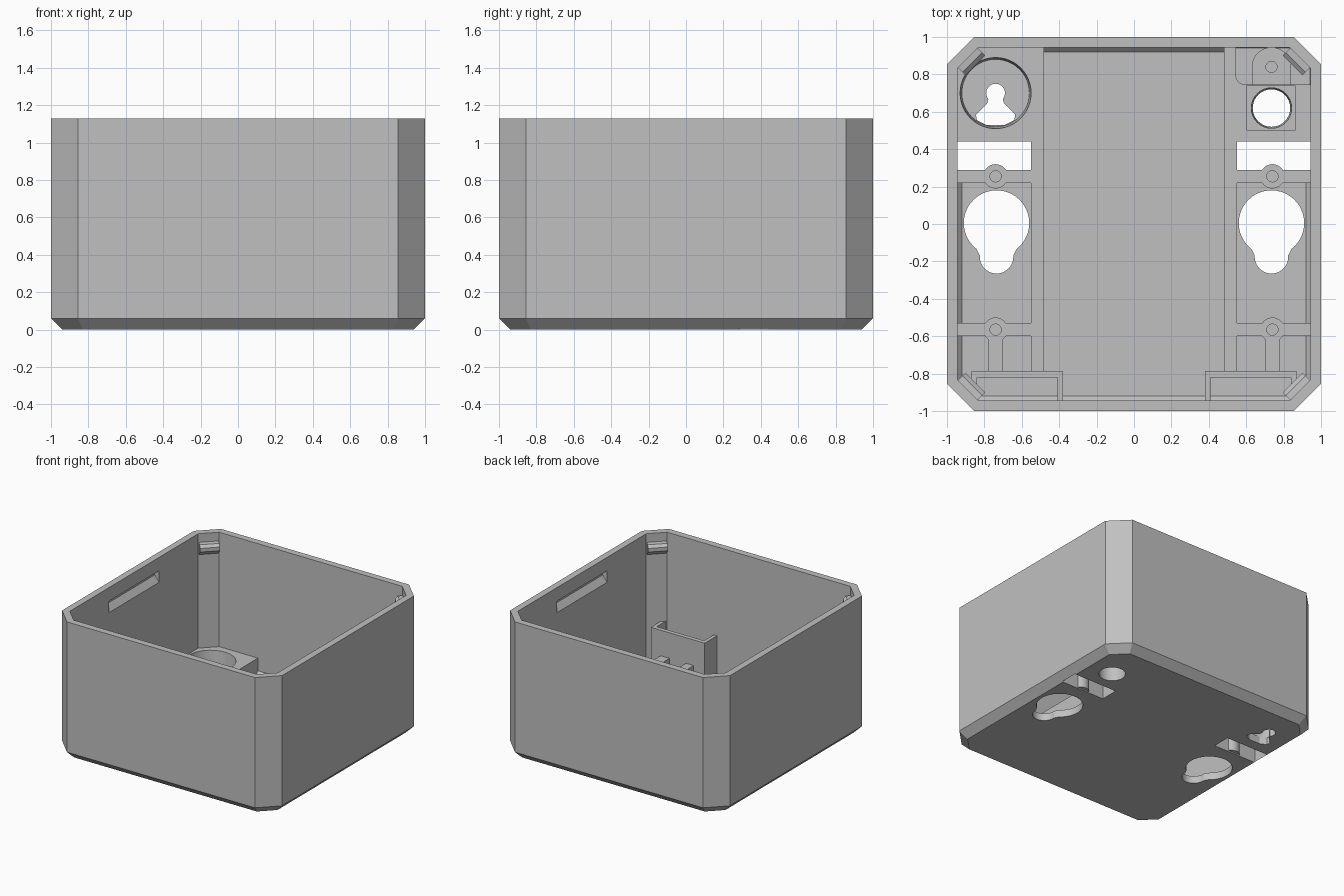
import bpy, bmesh
from math import cos, sin, radians, sqrt
from mathutils import Matrix, Vector

if "Cube" in bpy.data.objects:
    bpy.data.objects.remove(bpy.data.objects["Cube"])

grey = bpy.data.materials.new("plain grey")
grey.use_nodes = True
grey.diffuse_color = (0.53, 0.53, 0.53, 1)
grey.node_tree.nodes["Principled BSDF"].inputs["Base Color"].default_value = (0.53, 0.53, 0.53, 1)

FLOOR, TOP, DECK, ROOT = 0.06, 1.13, 0.19, 0.04
WALL = 0.945
parts = []


def loft(name, loops, ring=False, matrix=None):
    """Skin a stack of equal loops; ring joins the last loop to the first."""
    bm = bmesh.new()
    rows = [[bm.verts.new(p) for p in loop] for loop in loops]
    pairs = list(zip(rows, rows[1:]))
    if ring:
        pairs.append((rows[-1], rows[0]))
    else:
        bm.faces.new(rows[0])
        bm.faces.new(rows[-1])
    n = len(rows[0])
    for a, b in pairs:
        for i in range(n):
            j = (i + 1) % n
            bm.faces.new((a[i], a[j], b[j], b[i]))
    if matrix:
        bm.transform(matrix)
    bmesh.ops.recalc_face_normals(bm, faces=bm.faces)
    mesh = bpy.data.meshes.new(name)
    bm.to_mesh(mesh)
    bm.free()
    mesh.materials.append(grey)
    ob = bpy.data.objects.new(name, mesh)
    bpy.context.collection.objects.link(ob)
    parts.append(ob)
    return ob


def at(pts, z):
    return [(x, y, z) for x, y in pts]


def prism(name, pts, z0, z1, matrix=None):
    return loft(name, [at(pts, z0), at(pts, z1)], matrix=matrix)


def ring(name, outer, inner, z0, z1):
    return loft(name, [at(outer, z0), at(outer, z1), at(inner, z1), at(inner, z0)], ring=True)


def arc(x, y, r, a0=0, a1=360, n=32):
    steps = n if a1 - a0 == 360 else n + 1
    angles = [radians(a0 + (a1 - a0) * i / n) for i in range(steps)]
    return [(x + r * cos(a), y + r * sin(a)) for a in angles]


def rect(x0, x1, y0, y1):
    return [(x0, y0), (x1, y0), (x1, y1), (x0, y1)]


def flip(pts, s):
    return [(s * x, y) for x, y in pts]


def octagon(h, total):
    c = total - h
    return [(h, -c), (h, c), (c, h), (-c, h), (-h, c), (-h, -c), (-c, -h), (c, -h)]


def body_loop(inset, z):
    return at(octagon(1 - inset, 1.855 - inset * sqrt(2)), z)


def cut(ob, *cutters):
    """Subtract the cutters from a part and bake the result."""
    for c in cutters:
        mod = ob.modifiers.new("cut", 'BOOLEAN')
        mod.operation, mod.solver, mod.object = 'DIFFERENCE', 'EXACT', c
    bpy.context.view_layer.update()
    deps = bpy.context.evaluated_depsgraph_get()
    mesh = bpy.data.meshes.new_from_object(ob.evaluated_get(deps))
    ob.modifiers.clear()
    ob.data = mesh


def cutter(ob):
    parts.remove(ob)
    ob.hide_render = True
    cutters.append(ob)
    return ob


cutters = []

# Open box with chamfered corners and base
shell = loft("shell", [body_loop(0.06, 0), body_loop(0, FLOOR), body_loop(0, TOP),
                       body_loop(1 - WALL, TOP), body_loop(1 - WALL, 0.085), body_loop(0.08, FLOOR)])
shell_cuts = []

for s, side in ((1, "left"), (-1, "right")):
    # Openings in the floor and the snap groove in the wall
    keyhole = arc(0.735, 0.005, 0.175, -52, 232) + arc(0.735, -0.175, 0.09, 175, 365, 16)
    shell_cuts.append(cutter(prism("keyhole_cutter", flip(keyhole, s), -0.1, 0.3)))
    shell_cuts.append(cutter(prism("window_cutter", flip(rect(0.55, WALL, 0.29, 0.44), s), -0.1, 0.15)))
    groove = [(0.93, 0.905), (0.985, 0.975), (0.985, 1.02), (0.93, 1.02)]
    lay = Matrix(((s, 0, 0, 0), (0, 0, 1, 0), (0, 1, 0, 0), (0, 0, 0, 1)))
    shell_cuts.append(cutter(prism("groove_cutter", groove, -0.325, 0.325, lay)))

    # Long rail and the stem that ties the front boss to the bracket
    prism(side + "_rail", flip(rect(0.48, 0.55, -0.79, 0.44), s), ROOT, DECK)
    prism(side + "_stem", flip(rect(0.70, 0.78, -0.79, -0.60), s), ROOT, DECK)

    # Cross bars with screw bosses
    for y, end in ((0.255, "back"), (-0.565, "front")):
        hole = cutter(prism("screw_cutter", arc(s * 0.74, y, 0.03, n=20), 0.08, 0.3))
        cut(prism(f"{side}_{end}_bar", flip(rect(0.55, 0.955, y - 0.035, y + 0.035), s), ROOT, DECK), hole)
        cut(prism(f"{side}_{end}_boss", arc(s * 0.74, y, 0.065), 0.01, DECK), hole)

    # Tall U-shaped bracket against the front wall
    for name, box in (("back", (0.38, 0.87, -0.82, -0.785)),
                      ("inner", (0.38, 0.41, -0.955, -0.82)),
                      ("outer", (0.84, 0.87, -0.955, -0.82))):
        prism(f"{side}_bracket_{name}", flip(rect(*box), s), ROOT, 0.40)

    # Snap tabs near the rim in the chamfered corners
    for t, end in ((1, "back"), (-1, "front")):
        inward = Vector((-s, -t, 0)).normalized()
        along = Vector((s, -t, 0)).normalized()
        m = Matrix((inward, (0, 0, 1), along)).transposed().to_4x4()
        m.translation = (s * 0.8885, t * 0.8885, 0)
        tab = [(-0.01, 1.06), (0.035, 1.055), (0.057, 1.035), (0.057, 1.005), (-0.01, 0.95)]
        prism(f"{side}_{end}_tab", tab, -0.075, 0.075, m)

    # Polarity marks on the floor
    ring(side + "_mark_ring", arc(s * 0.23, -0.23, 0.065), arc(s * 0.23, -0.23, 0.046), 0.05, 0.068)
    a, b = 0.065, 0.011
    plus = [(a, -b), (a, b), (b, b), (b, a), (-b, a), (-b, b),
            (-a, b), (-a, -b), (-b, -b), (-b, -a), (b, -a), (b, -b)]
    prism(side + "_mark_plus", [(x + s * 0.08, y - 0.23) for x, y in plus], 0.05, 0.068)

# Octagonal frame around the marks
ring("floor_frame", octagon(0.385, 0.68), octagon(0.368, 0.656), 0.05, 0.068)

# Raised platforms in the two back corners
corner = [(0.48, 0.44), (0.955, 0.44), (0.955, 0.85), (0.85, 0.955), (0.48, 0.955)]
cup_block = prism("cup_block", flip(corner, -1), ROOT, DECK)
cup = cutter(loft("cup_cutter", [at(arc(-0.74, 0.7, 0.178, n=48), 0.03),
                                 at(arc(-0.74, 0.7, 0.193, n=48), 0.23)]))
cut(cup_block, cup)
hanger = arc(-0.74, 0.7, 0.05, -40, 220, 20) + [
    (-0.785, 0.645), (-0.845, 0.585), (-0.84, 0.555), (-0.79, 0.53),
    (-0.69, 0.53), (-0.64, 0.555), (-0.635, 0.585), (-0.695, 0.645)]
shell_cuts.append(cutter(prism("hanger_cutter", hanger, -0.1, 0.3)))

port_block = prism("port_block", corner, ROOT, DECK)
port = cutter(loft("port_cutter", [at(arc(0.735, 0.62, 0.098), -0.05),
                                   at(arc(0.735, 0.62, 0.112), 0.25)]))
seat = cutter(prism("port_seat_cutter", rect(0.605, 0.86, 0.50, 0.74), 0.165, 0.3))
pocket = cutter(prism("pocket_cutter", [(0.97, 0.745), (0.97, 0.97), (0.545, 0.97)]
                      + arc(0.595, 0.795, 0.05, 180, 270, 8), 0.08, 0.3))
cut(port_block, port, seat, pocket)
shell_cuts.append(port)

# Rounded screw post in the pocket
post = prism("corner_post", [(0.63, 0.745), (0.84, 0.745)] + arc(0.735, 0.84, 0.105, 0, 180, 20), 0.05, 0.17)
cut(post, cutter(prism("post_screw_cutter", arc(0.735, 0.84, 0.03, n=20), 0.1, 0.3)))

cut(shell, *shell_cuts)

for c in cutters:
    bpy.data.objects.remove(c)

# Smooth the round walls and keep the edges sharp
bpy.ops.object.select_all(action='DESELECT')
for ob in parts:
    ob.select_set(True)
bpy.context.view_layer.objects.active = shell
bpy.ops.object.shade_smooth_by_angle(angle=radians(25))
